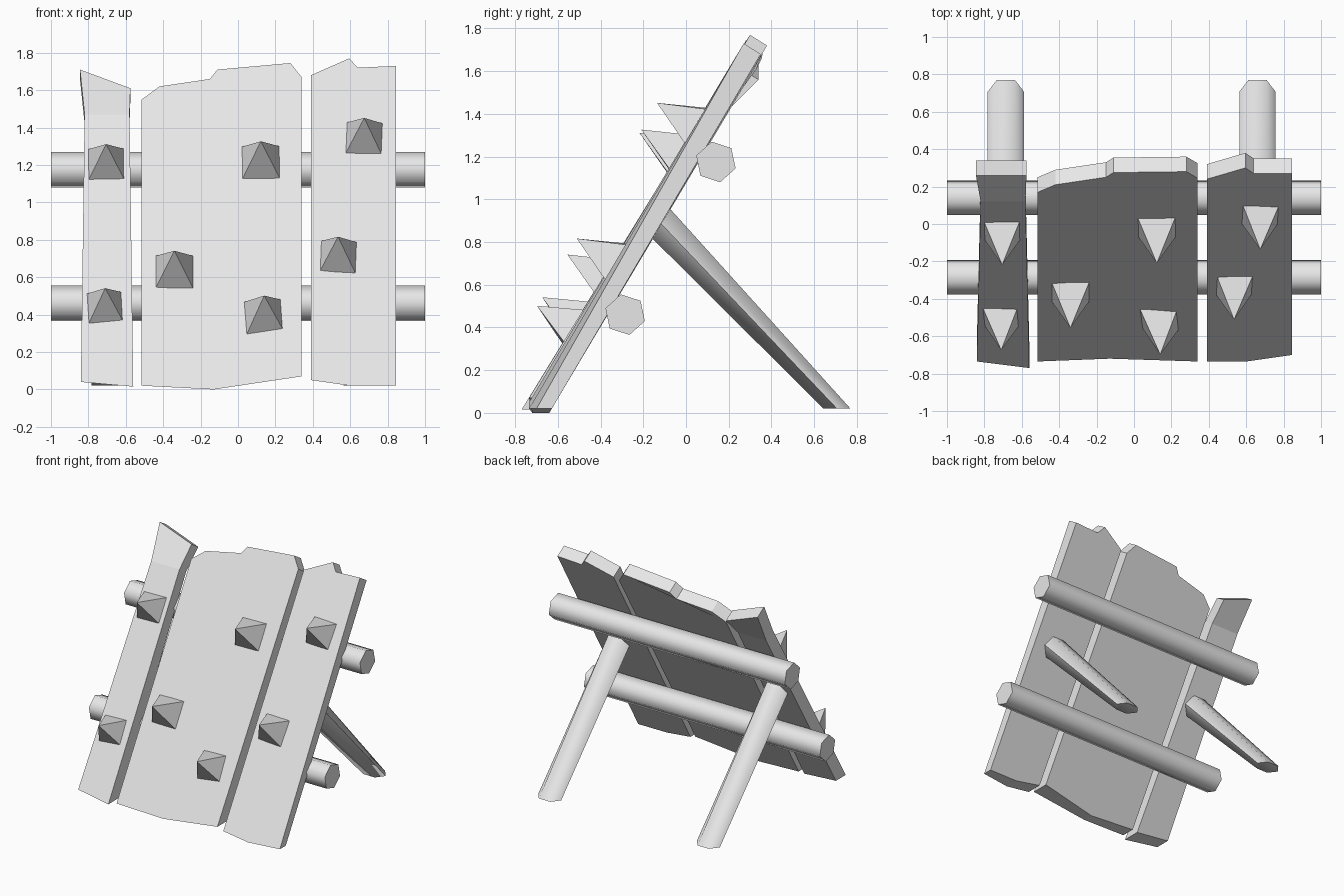
import bpy, bmesh, math
from mathutils import Vector, Matrix

if "Cube" in bpy.data.objects:
    bpy.data.objects.remove(bpy.data.objects["Cube"], do_unlink=True)

# Single plain colour
grey = bpy.data.materials.new("plain_grey")
grey.use_nodes = True
grey.diffuse_color = (0.8, 0.8, 0.8, 1)
grey.node_tree.nodes["Principled BSDF"].inputs["Base Color"].default_value = (0.8, 0.8, 0.8, 1)

SLOPE = 1.69                                  # rise over run of the leaning shield
UP = Vector((0, 1, SLOPE)).normalized()       # along the boards
OUT = Vector((0, -SLOPE, 1)).normalized()     # out of their front face


def front_y(z):
    return -0.735 + (z - 0.02) / SLOPE


def finish(name, bm, smooth=False):
    bmesh.ops.recalc_face_normals(bm, faces=bm.faces)
    mesh = bpy.data.meshes.new(name)
    bm.to_mesh(mesh)
    bm.free()
    mesh.materials.append(grey)
    obj = bpy.data.objects.new(name, mesh)
    bpy.context.collection.objects.link(obj)
    if smooth:
        bpy.ops.object.select_all(action='DESELECT')
        obj.select_set(True)
        bpy.context.view_layer.objects.active = obj
        bpy.ops.object.shade_smooth_by_angle(angle=math.radians(65))
    return obj


def loft(name, ring_a, ring_b, smooth=False, fold=None):
    """Solid between two matching rings; fold creases both ends across two corners."""
    bm = bmesh.new()
    a = [bm.verts.new(p) for p in ring_a]
    b = [bm.verts.new(p) for p in ring_b]
    n = len(a)
    for i in range(n):
        j = (i + 1) % n
        bm.faces.new((a[i], a[j], b[j], b[i]))
    for ring in (a, b):
        cap = bm.faces.new(ring)
        if fold:
            bmesh.utils.face_split(cap, ring[fold[0]], ring[fold[1]])
    return finish(name, bm, smooth)


def board(name, bottom, top, fold=None):
    """Jagged plank from its front outline; the foot is cut level."""
    front = [Vector(p) for p in bottom + top]
    back = [Vector((x, -0.64 + z / SLOPE, z)) for x, y, z in bottom]
    back += [Vector(p) + Vector((0, 0.08, -0.05)) for p in top]
    loft(name, front, back, fold=fold)


# Three boards
board("left_side_narrow_board".replace("left_side", "right"),
      [(-0.84, -0.735, 0.04), (-0.56, -0.77, 0.015)],
      [(-0.58, 0.12, 1.47), (-0.575, 0.26, 1.61),
       (-0.845, 0.26, 1.71), (-0.82, 0.12, 1.47)], fold=(2, 5))
board("middle_wide_board",
      [(-0.515, -0.735, 0.02), (-0.13, -0.72, 0.0), (0.34, -0.735, 0.07)],
      [(0.34, 0.245, 1.67), (0.28, 0.28, 1.745), (-0.11, 0.275, 1.71),
       (-0.15, 0.25, 1.66), (-0.42, 0.21, 1.62), (-0.515, 0.17, 1.55)])
board("left_board",
      [(0.39, -0.735, 0.05), (0.6, -0.735, 0.02), (0.845, -0.70, 0.02)],
      [(0.845, 0.27, 1.73), (0.64, 0.27, 1.72),
       (0.595, 0.30, 1.77), (0.39, 0.24, 1.68)])


def hexagon(centre, u, v, phase=0):
    angles = [math.radians(phase + 60 * i) for i in range(6)]
    return [Vector(centre) + Vector(u) * math.cos(t) + Vector(v) * math.sin(t) for t in angles]


# Two cross poles
for name, y, z in (("upper_cross_pole", 0.14, 1.175), ("lower_cross_pole", -0.285, 0.46)):
    ends = [hexagon((x, y, z), (0, 0.097, 0), (0, 0, 0.097), 42) for x in (-1, 1)]
    loft(name, *ends, smooth=True)

# Two back legs, cut level at the ground
for name, x in (("right_back_leg", -0.685), ("left_back_leg", 0.66)):
    upper = hexagon((x, -0.13, 0.9), (0.097, 0, 0), (0, 0.067, 0.061))
    lower = hexagon((x, 0.707, 0.02), (0.097, 0, 0), (0, 0.073, 0))
    loft(name, upper, lower, smooth=True)

# Pyramid spikes: tip x, tip height, roll in degrees
spikes = [(-0.705, 1.31, 1), (0.122, 1.325, 1), (0.675, 1.45, -2), (0.535, 0.815, -2),
          (-0.34, 0.74, 0), (0.14, 0.5, 4), (-0.71, 0.54, 3)]
for i, (x, tip_z, roll) in enumerate(spikes, 1):
    z = tip_z - 0.107
    base = Vector((x, front_y(z), z))
    turn = Matrix.Rotation(math.radians(roll), 3, OUT)
    side, along = turn @ Vector((0.1, 0, 0)), turn @ (UP * 0.1)
    bm = bmesh.new()
    corners = [bm.verts.new(base - OUT * 0.01 + side * s + along * t)
               for s, t in ((-1, -1), (1, -1), (1, 1), (-1, 1))]
    tip = bm.verts.new(base + OUT * 0.213)
    bm.faces.new(corners)
    for k in range(4):
        bm.faces.new((corners[k], corners[(k + 1) % 4], tip))
    finish(f"spike_{i}", bm)
